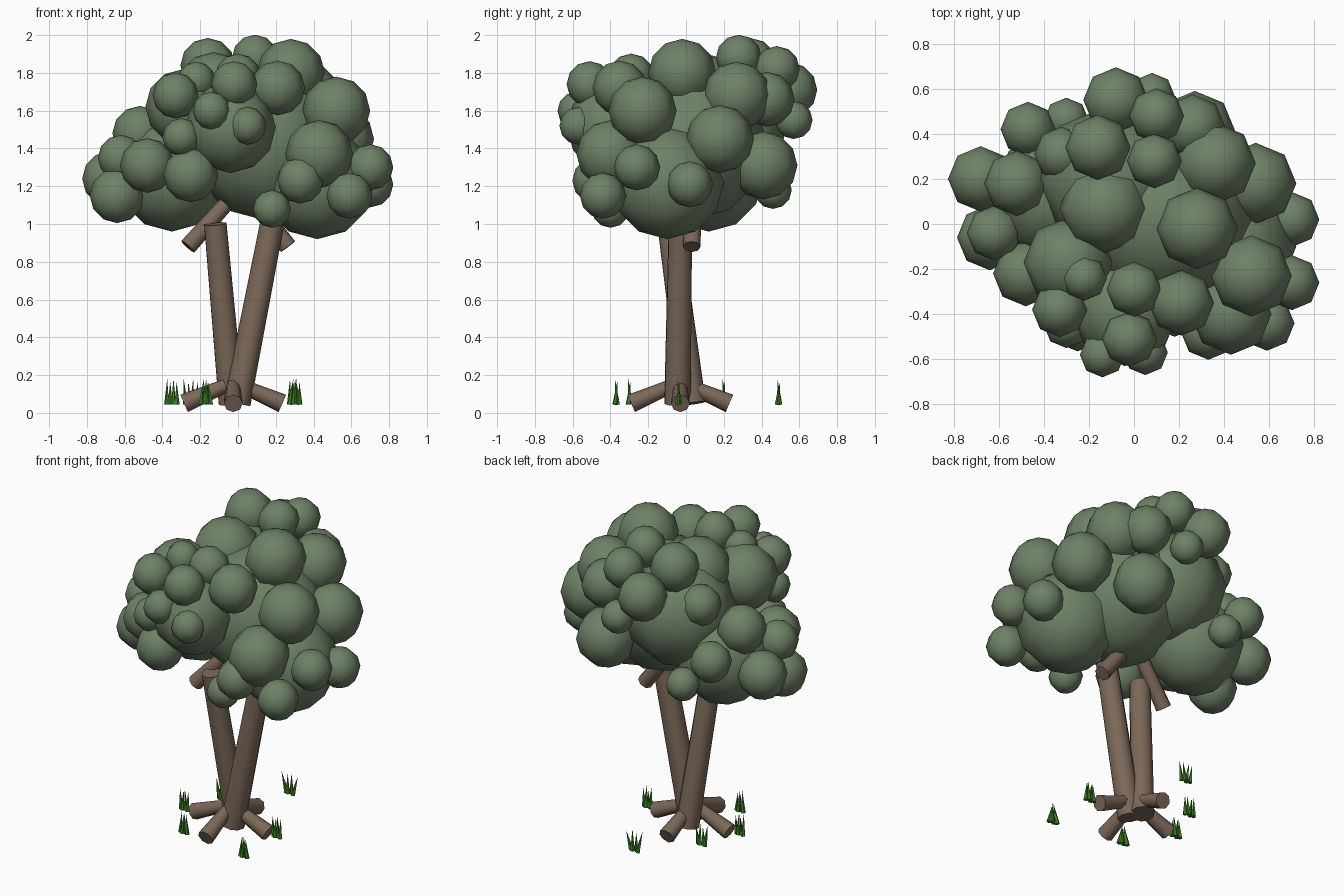
import bpy, math
from mathutils import Vector


def material(name, rgb):
    m = bpy.data.materials.new(name)
    m.diffuse_color = (*rgb, 1)
    return m


LEAF = material("leaf green", (0.155, 0.222, 0.135))
BARK = material("bark brown", (0.20, 0.14, 0.10))
GRASS = material("grass green", (0.045, 0.22, 0.02))


def finish(name, mat, angle=60):
    ob = bpy.context.object
    ob.name = name
    ob.data.materials.append(mat)
    bpy.ops.object.shade_smooth_by_angle(angle=math.radians(angle))
    return ob


def ball(name, p, r):
    bpy.ops.mesh.primitive_uv_sphere_add(segments=8, ring_count=6, radius=r, location=p)
    return finish(name, LEAF, 80)


def rod(name, a, b, ra, rb, mat, sides=8):
    a, b = Vector(a), Vector(b)
    d = b - a
    bpy.ops.mesh.primitive_cone_add(vertices=sides, radius1=ra, radius2=rb,
                                    depth=d.length, location=(a + b) / 2)
    bpy.context.object.rotation_euler = d.to_track_quat('Z', 'Y').to_euler()
    return finish(name, mat)


# Large inner masses of the crown: x, y, z, radius
masses = [(0.14, 0.03, 1.42, 0.4), (0.42, -0.1, 1.22, 0.3), (-0.35, 0.12, 1.25, 0.29),
          (-0.04, -0.39, 1.51, 0.24), (-0.13, 0.07, 1.71, 0.2), (-0.29, -0.17, 1.62, 0.2),
          (-0.1, 0.2, 1.5, 0.33)]
for i, (x, y, z, r) in enumerate(masses):
    ball(f"crown_mass_{i + 1}", (x, y, z), r)

# Leaf clumps in four sizes, set around the masses
clumps = {
    0.18: [(0.28, -0.02, 1.8), (0.36, 0.27, 1.68), (0.43, -0.4, 1.37),
           (0.54, 0.18, 1.45), (0.52, -0.23, 1.6), (0.27, 0.41, 1.31)],
    0.145: [(-0.16, 0.34, 1.84), (0.21, -0.35, 1.72), (-0.25, -0.42, 1.26),
            (-0.68, 0.2, 1.24), (-0.52, 0.18, 1.48), (-0.64, -0.06, 1.15),
            (-0.48, -0.22, 1.31), (-0.08, 0.55, 1.71), (0.26, 0.43, 1.66)],
    0.122: [(0.09, 0.28, 1.88), (0, -0.29, 1.78), (-0.02, -0.51, 1.74), (0.59, -0.44, 1.15),
            (0.7, -0.26, 1.3), (0.7, 0.02, 1.21), (0.1, 0.48, 1.82), (-0.47, 0.42, 1.35),
            (-0.32, 0.31, 1.63), (-0.33, -0.38, 1.68), (-0.62, -0.04, 1.35), (0.33, -0.48, 1.23)],
    0.1: [(-0.22, -0.24, 1.76), (-0.14, -0.58, 1.6), (0.05, -0.57, 1.52), (-0.3, -0.45, 1.46),
          (0.18, -0.4, 1.08), (-0.3, 0.46, 1.18), (0.08, 0.57, 1.55)],
}
for r, points in clumps.items():
    for p in points:
        ball("leaf_clump", p, r)

# Two leaning trunks
rod("rear_trunk", (-0.035, 0.035, 0.05), (-0.12, -0.09, 1.0), 0.07, 0.062, BARK, 10)
rod("front_trunk", (-0.005, -0.045, 0.05), (0.18, -0.03, 1.0), 0.072, 0.064, BARK, 10)

# Short branches reaching into the crown
rod("left_branch", (-0.265, -0.05, 0.88), (-0.06, 0.0, 1.11), 0.047, 0.042, BARK)
rod("right_branch", (0.265, 0.03, 0.88), (0.09, 0.04, 1.11), 0.047, 0.042, BARK)

# Four roots spreading along the ground
c = Vector((-0.025, -0.03, 0))
for i in range(4):
    a = i * math.pi / 2
    d = Vector((math.cos(a), math.sin(a), 0))
    rod(f"root_{i + 1}", c + d * 0.26 + Vector((0, 0, 0.05)),
        c + d * 0.04 + Vector((0, 0, 0.145)), 0.05, 0.036, BARK)

# Grass tufts of four thin blades, front ones gathered and back ones spread at the tips
for i, (x, y) in enumerate([(-0.35, -0.04), (-0.17, -0.3), (0.02, 0.49),
                            (0.3, -0.37), (0.3, -0.04), (-0.25, 0.2)]):
    for j in range(4):
        o = (j - 1.5) * 0.018
        side = 0.006 * (-1) ** j
        rod(f"grass_{i + 1}_{j + 1}", (x + o, y + side, 0.045),
            (x + o * (1 + 2 * y), y - side, 0.18 - 0.015 * (j % 2)), 0.014, 0, GRASS, 5)
